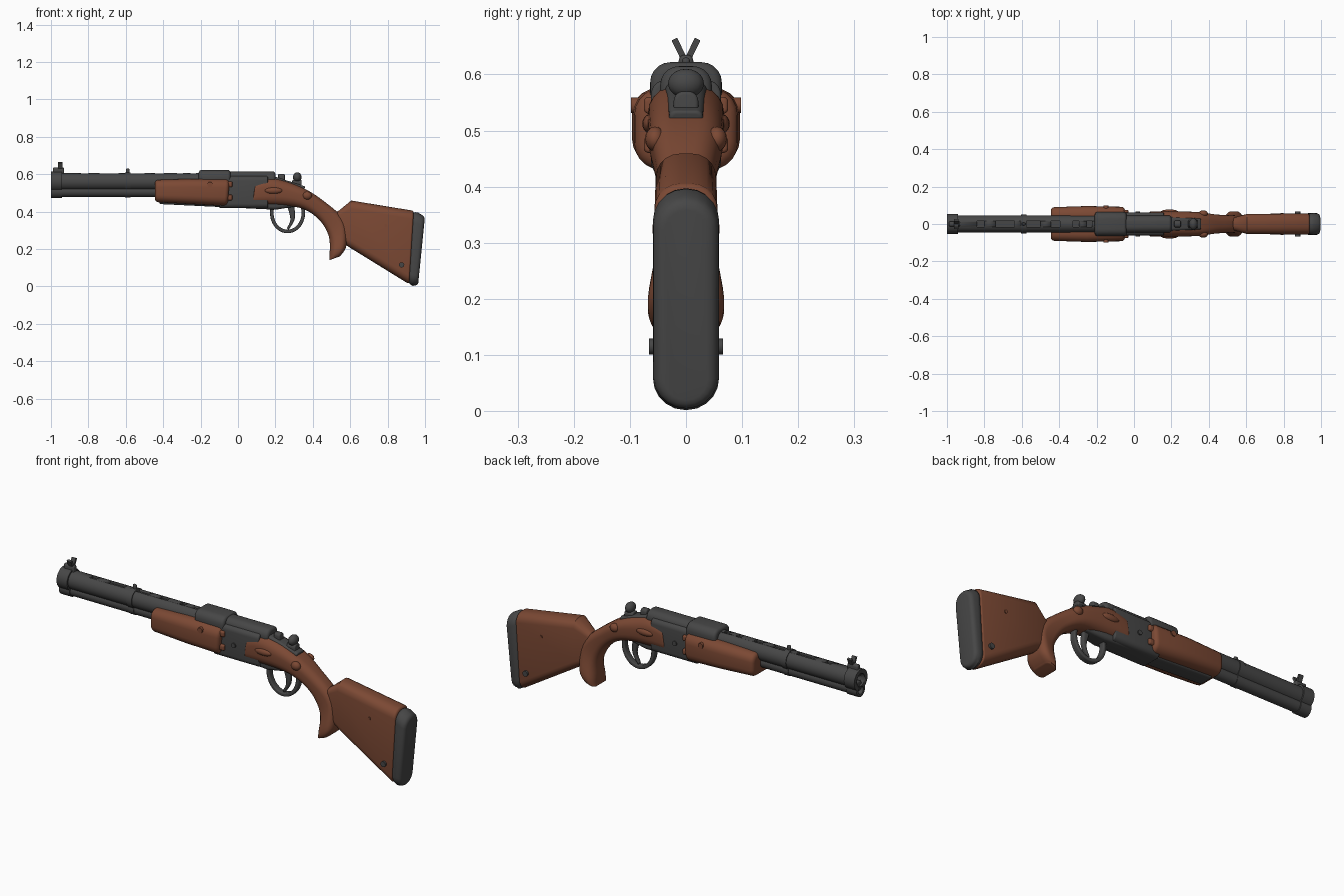
import bpy, bmesh, math
from mathutils import Vector, Matrix

default = bpy.data.objects.get("Cube")
if default:
    bpy.data.objects.remove(default, do_unlink=True)


def material(name, colour):
    made = bpy.data.materials.new(name)
    made.use_nodes = True
    made.diffuse_color = (*colour, 1)
    made.node_tree.nodes["Principled BSDF"].inputs["Base Color"].default_value = (*colour, 1)
    return made


WOOD = material("brown wood", (0.2, 0.066, 0.034))
STEEL = material("dark grey steel", (0.062, 0.062, 0.062))
SIDES = {"left": 1, "right": -1}


def finish(name, bm, mat):
    """Turn a bmesh into a smooth-shaded object with sharp edges kept."""
    bmesh.ops.recalc_face_normals(bm, faces=bm.faces)
    mesh = bpy.data.meshes.new(name)
    bm.to_mesh(mesh)
    bm.free()
    part = bpy.data.objects.new(name, mesh)
    bpy.context.collection.objects.link(part)
    mesh.materials.append(mat)
    bpy.ops.object.select_all(action='DESELECT')
    part.select_set(True)
    bpy.context.view_layer.objects.active = part
    bpy.ops.object.shade_smooth_by_angle(angle=math.radians(40))
    return part


def spline(rows, steps):
    """Smooth interpolation of section rows."""
    out = []
    last = len(rows) - 1
    for i in range(last):
        before, start, end, after = (rows[max(0, min(last, i + k))] for k in (-1, 0, 1, 2))
        for s in range(steps):
            t = s / steps
            out.append([p + t * (r - o + t * (2 * o - 5 * p + 4 * r - q + t * (3 * (p - r) + q - o))) / 2
                        for o, p, r, q in zip(before, start, end, after)])
    return out + [rows[last]]


def add_ring(bm, row, rounding, y, inset, shift):
    """Rounded rectangle between a top and a bottom point."""
    x_top, z_top, x_bottom, z_bottom, width = row
    top, bottom = Vector((x_top, y, z_top)), Vector((x_bottom, y, z_bottom))
    middle, up = (top + bottom) / 2 + shift, (top - bottom).normalized()
    height, width = (top - bottom).length / 2 - inset, width - inset
    radius = rounding * min(height, width)
    ring = []
    for quarter, (sy, sz) in enumerate(((1, 1), (-1, 1), (-1, -1), (1, -1))):
        for k in range(6):
            turn = math.pi / 2 * (quarter + k / 5)
            across = sy * (width - radius) + radius * math.cos(turn)
            along = sz * (height - radius) + radius * math.sin(turn)
            ring.append(bm.verts.new(middle + up * along + Vector((0, across, 0))))
    return ring


def loft(name, rows, mat, rounding=0.8, steps=1, tip=0.006, y=0):
    """Skin rows of (top x, top z, bottom x, bottom z, half width), rounding both ends."""
    bm = bmesh.new()
    rows = spline(rows, steps)
    centres = [Vector((a + c, 0, b + d)) / 2 for a, b, c, d, width in rows]
    first = (centres[1] - centres[0]).normalized()
    final = (centres[-2] - centres[-1]).normalized()
    curve = [(tip * (1 - math.sin(a)), tip * (1 - math.cos(a)))
             for a in (math.pi / 2 * k / 4 for k in range(5))]
    rings = [add_ring(bm, rows[0], rounding, y, i, first * s) for i, s in curve]
    rings += [add_ring(bm, row, rounding, y, 0, Vector()) for row in rows[1:-1]]
    rings += [add_ring(bm, rows[-1], rounding, y, i, final * s) for i, s in reversed(curve)]
    for a, b in zip(rings, rings[1:]):
        for i in range(len(a)):
            bm.faces.new((a[i - 1], a[i], b[i], b[i - 1]))
    bm.faces.new(rings[0])
    bm.faces.new(rings[-1])
    return finish(name, bm, mat)


def bar(name, start, end, top, bottom, width, mat, **style):
    """Straight level block along x."""
    return loft(name, [(x, top, x, bottom, width) for x in (start, end)], mat, **style)


def add_rod(bm, centre, radius, length, axis):
    """Cylinder about the x or y axis."""
    turn = Matrix.Rotation(math.pi / 2, 4, 'Y' if axis == 'X' else 'X')
    bmesh.ops.create_cone(bm, cap_ends=True, segments=28, radius1=radius, radius2=radius,
                          depth=length, matrix=Matrix.Translation(centre) @ turn)


def rod(name, centre, radius, length, mat, axis='X'):
    bm = bmesh.new()
    add_rod(bm, centre, radius, length, axis)
    return finish(name, bm, mat)


def add_box(bm, place, size):
    bmesh.ops.create_cube(bm, size=1, matrix=place @ Matrix.Diagonal((*size, 1)))


def blob(name, centre, size, mat):
    bm = bmesh.new()
    bmesh.ops.create_uvsphere(bm, u_segments=16, v_segments=10, radius=1,
                              matrix=Matrix.Translation(centre) @ Matrix.Diagonal((*size, 1)))
    finish(name, bm, mat)


# Cutter for the muzzle bores and the vent slots along the top
cut_mesh = bmesh.new()
for x, length in ((-0.82, 0.04), (-0.69, 0.1), (-0.55, 0.1), (-0.42, 0.05), (-0.31, 0.03), (-0.24, 0.03)):
    add_box(cut_mesh, Matrix.Translation((x, 0, 0.61)), (length, 0.03, 0.04))

# Two barrels, one above the other, each with a muzzle collar and a band
barrels = {"upper": (0.56, 0.046), "lower": (0.507, 0.029)}
for z, radius in barrels.values():
    add_rod(cut_mesh, (-1, 0, z), radius * 0.7, 0.2, 'X')
cutter = finish("bore_and_slot_cutter", cut_mesh, STEEL)
cutter.hide_render = True
cutter.hide_set(True)
for name, (z, radius) in barrels.items():
    pieces = [rod(name + "_barrel", (-0.43, 0, z), radius, 1.1, STEEL),
              rod(name + "_muzzle_collar", (-0.97, 0, z), radius * 1.18, 0.06, STEEL)]
    rod(name + "_barrel_band", (-0.59, 0, z), radius * 1.08, 0.03, STEEL)
    for piece in pieces:
        cut = piece.modifiers.new("bore", 'BOOLEAN')
        cut.operation, cut.object = 'DIFFERENCE', cutter
for x in (-0.97, -0.59, -0.47):
    bar("barrel_tie", x - 0.02, x + 0.02, 0.55, 0.5, 0.024, STEEL)

# Forked front sight and small middle sight
bar("front_sight_base", -0.99, -0.93, 0.635, 0.58, 0.013, STEEL)
for side, sign in SIDES.items():
    bm = bmesh.new()
    lean = Matrix.Rotation(-sign * 0.45, 4, 'X')
    add_box(bm, Matrix.Translation((-0.95, sign * 0.012, 0.645)) @ lean, (0.024, 0.011, 0.04))
    finish(side + "_sight_prong", bm, STEEL)
bar("middle_sight", -0.6, -0.58, 0.63, 0.59, 0.007, STEEL)

# Wooden fore-end with a steel keel beneath
loft("fore_end", [(-0.445, 0.57, -0.445, 0.45, 0.09), (-0.25, 0.575, -0.25, 0.44, 0.096),
                  (-0.045, 0.575, -0.055, 0.43, 0.092)], WOOD, rounding=0.65, tip=0.02)
loft("keel", [(-0.42, 0.48, -0.42, 0.44, 0.04), (0.2, 0.48, 0.2, 0.41, 0.045),
              (0.3, 0.48, 0.3, 0.425, 0.035)], STEEL, rounding=0.5)

# Receiver body, top cover and rear strip
bar("receiver", -0.1, 0.16, 0.59, 0.418, 0.062, STEEL, rounding=0.4)
bar("top_cover_front", -0.21, -0.04, 0.622, 0.53, 0.064, STEEL, tip=0.015)
bar("top_cover_rear", -0.06, 0.2, 0.615, 0.53, 0.046, STEEL, tip=0.015)
loft("rear_strip", [(0.17, 0.595, 0.17, 0.5, 0.038), (0.36, 0.535, 0.34, 0.48, 0.03)],
     STEEL, rounding=0.4)

# Wooden side panels flowing into the pistol grip
loft("grip", [(0.095, 0.567, 0.075, 0.43, 0.066), (0.19, 0.58, 0.17, 0.432, 0.068),
              (0.34, 0.53, 0.33, 0.42, 0.064), (0.46, 0.455, 0.43, 0.36, 0.05),
              (0.57, 0.35, 0.485, 0.27, 0.048), (0.58, 0.22, 0.49, 0.17, 0.068),
              (0.545, 0.16, 0.487, 0.14, 0.058)], WOOD, rounding=0.75, steps=5)

# Shoulder stock and butt pad
loft("stock", [(0.53, 0.405, 0.52, 0.25, 0.035), (0.605, 0.459, 0.61, 0.2, 0.054),
               (0.94, 0.402, 0.915, 0.014, 0.056)], WOOD, tip=0.01)
loft("butt_pad", [(0.935, 0.402, 0.91, 0.012, 0.058), (0.96, 0.396, 0.935, 0.002, 0.059),
                  (1, 0.378, 0.962, 0, 0.058)], STEEL, rounding=0.97, tip=0.02)

# Trigger guard ring and trigger
guard = []
for k in range(25):
    turn = math.radians(160 + 9 * k)
    guard.append([value for shrink in (0, 0.019) for value in
                  (0.265 + (0.094 - shrink) * math.cos(turn), 0.393 + (0.109 - shrink) * math.sin(turn))]
                 + [0.016])
loft("trigger_guard", guard, STEEL, rounding=0.6, tip=0.002)
loft("trigger", [(0.26, 0.44, 0.3, 0.44, 0.012), (0.28, 0.36, 0.303, 0.36, 0.012),
                 (0.262, 0.312, 0.27, 0.302, 0.009)], STEEL, steps=6, tip=0.002)

# Hammer and latch on top
bar("hammer", 0.29, 0.34, 0.57, 0.5, 0.022, STEEL)
blob("hammer_spur", (0.317, 0, 0.584), (0.023, 0.032, 0.026), STEEL)
bar("latch", 0.215, 0.25, 0.602, 0.55, 0.018, STEEL)

# Pins and raised wood details on both sides
for side, sign in SIDES.items():
    for name, x, y, z, radius, mat in (("fore_end_pin", -0.15, 0.088, 0.545, 0.014, WOOD),
                                       ("stock_pin", 0.875, 0.056, 0.115, 0.014, STEEL),
                                       ("stock_peg", 0.79, 0.05, 0.325, 0.008, WOOD),
                                       ("receiver_pin", 0.02, 0.058, 0.5, 0.012, STEEL)):
        rod(f"{side}_{name}", (x, sign * y, z), radius, 0.02, mat, axis='Y')
    for z in (0.545, 0.475):
        bar(side + "_fore_end_tab", -0.07, -0.03, z + 0.015, z - 0.015, 0.011, WOOD, y=sign * 0.064)
    blob(side + "_panel_bump", (0.19, sign * 0.062, 0.512), (0.05, 0.016, 0.018), WOOD)
    blob(side + "_rear_bump", (0.37, sign * 0.055, 0.485), (0.025, 0.018, 0.022), WOOD)
